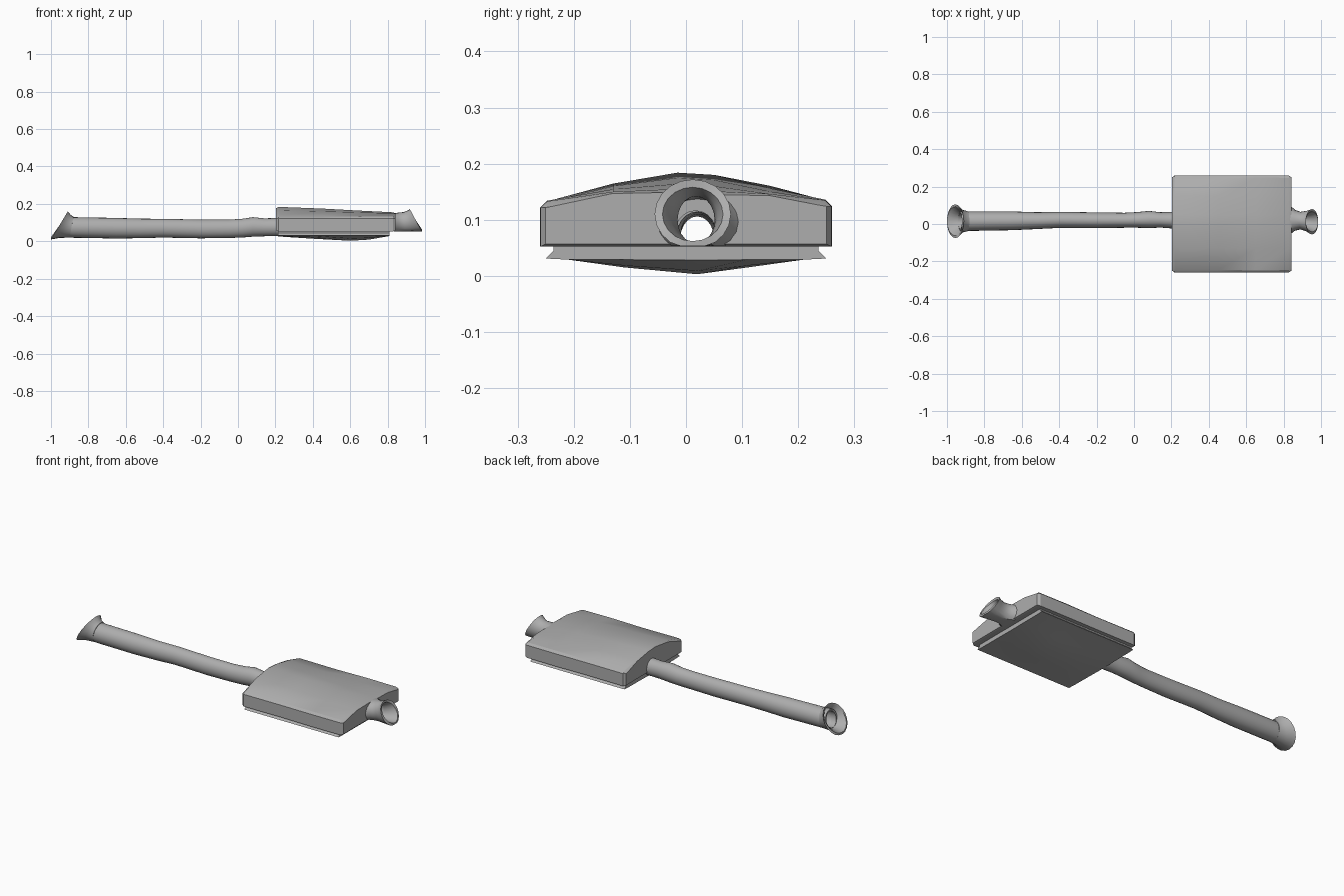
import bpy, bmesh, math

cube = bpy.data.objects.get("Cube")
if cube:
    bpy.data.objects.remove(cube, do_unlink=True)

steel = bpy.data.materials.new("Dull steel grey")
steel.use_nodes = True
grey = (0.42, 0.42, 0.42, 1)
steel.diffuse_color = grey
steel.node_tree.nodes["Principled BSDF"].inputs["Base Color"].default_value = grey


def loft(name, rings, caps=True, loop=False):
    """Skin a list of equal-sized vertex rings."""
    bm = bmesh.new()
    rows = [[bm.verts.new(p) for p in ring] for ring in rings]
    pairs = list(zip(rows, rows[1:]))
    if loop:
        pairs.append((rows[-1], rows[0]))
    n = len(rows[0])
    for a, b in pairs:
        for i in range(n):
            j = (i + 1) % n
            bm.faces.new((a[i], a[j], b[j], b[i]))
    if caps and not loop:
        bm.faces.new(rows[0])
        bm.faces.new(rows[-1])
    bmesh.ops.recalc_face_normals(bm, faces=bm.faces)
    mesh = bpy.data.meshes.new(name)
    bm.to_mesh(mesh)
    bm.free()
    obj = bpy.data.objects.new(name, mesh)
    bpy.context.collection.objects.link(obj)
    mesh.materials.append(steel)
    return obj


def smooth(obj, angle=40):
    bpy.ops.object.select_all(action='DESELECT')
    obj.select_set(True)
    bpy.context.view_layer.objects.active = obj
    bpy.ops.object.shade_smooth_by_angle(angle=math.radians(angle))


def oval(x, cy, cz, ry, rz, slant=0, floor=-1, n=20):
    """Oval ring across x; slant leans it, floor flattens its underside."""
    ring = []
    for i in range(n):
        a = 2 * math.pi * i / n
        ring.append((x + slant * math.sin(a), cy + ry * math.cos(a),
                     max(floor, cz + rz * math.sin(a))))
    return ring


def hollow(name, stations, wall, floor=-1):
    """Open pipe with an inner wall."""
    outer = [oval(*s, floor=floor) for s in stations]
    inner = [oval(x, cy, cz, ry - wall, rz - wall, sl, floor + 0.004)
             for x, cy, cz, ry, rz, sl in reversed(stations)]
    obj = loft(name, outer + inner, loop=True)
    smooth(obj)
    return obj


# Long, slightly uneven inlet pipe
hollow("inlet_pipe", [
    (-0.93, 0.015, 0.076, 0.052, 0.054, 0.01),
    (-0.88, 0.015, 0.074, 0.052, 0.055, 0),
    (-0.65, 0.017, 0.070, 0.050, 0.055, 0),
    (-0.52, 0.018, 0.069, 0.045, 0.052, 0),
    (-0.40, 0.022, 0.070, 0.043, 0.050, 0),
    (-0.20, 0.020, 0.066, 0.042, 0.050, 0),
    (-0.05, 0.020, 0.067, 0.040, 0.049, 0),
    (0.02, 0.022, 0.070, 0.042, 0.050, 0),
    (0.08, 0.024, 0.077, 0.046, 0.052, 0),
    (0.14, 0.022, 0.075, 0.041, 0.048, 0),
    (0.22, 0.020, 0.076, 0.045, 0.048, 0)], 0.010)

# Leaning flared collar at the inlet
hollow("inlet_collar", [
    (-0.89, 0.015, 0.076, 0.054, 0.056, 0.01),
    (-0.925, 0.015, 0.080, 0.062, 0.062, 0.03),
    (-0.955, 0.015, 0.085, 0.090, 0.075, 0.045)], 0.012)

# Muffler case with crowned top, tapering to the outlet end
def case_ring(x, peak, inset):
    e = 0.26 - inset
    z = 0.052 + inset * 0.5
    return [(x, -e, z), (x, -e, 0.122), (x, -e + 0.012, 0.134 - inset),
            (x, -0.13, (peak + 0.145) / 2), (x, -0.015, peak),
            (x, 0.05, peak - 0.004), (x, 0.15, (peak + 0.137) / 2),
            (x, e - 0.012, 0.136 - inset), (x, e, 0.124), (x, e, z)]


case = loft("muffler_case", [
    case_ring(0.204, 0.177, 0.010), case_ring(0.216, 0.184, 0.001),
    case_ring(0.45, 0.175, 0.002), case_ring(0.65, 0.164, 0.0),
    case_ring(0.828, 0.155, 0.001), case_ring(0.842, 0.149, 0.010)])

# Straight passage through the case
bore = loft("passage_cutter", [oval(x, 0.017, 0.078, 0.036, 0.038, floor=0.058)
                               for x in (0.15, 0.9)])
bore.hide_render = True
bore.hide_viewport = False
cut = case.modifiers.new("passage", 'BOOLEAN')
cut.operation = 'DIFFERENCE'
cut.object = bore
cut.solver = 'EXACT'
bpy.context.view_layer.update()
bpy.context.view_layer.objects.active = case
bpy.ops.object.modifier_apply(modifier=cut.name)
bpy.data.objects.remove(bore, do_unlink=True)
smooth(case, 30)

# Shallow pan below the case with a flared lip
def pan_ring(x, zb):
    mid = zb * 0.55 + 0.03 * 0.45
    half = [(0.236, 0.056), (0.236, 0.045), (0.25, 0.031), (0.21, 0.029), (0.11, mid)]
    left = [(x, -y, z) for y, z in half]
    right = [(x, y, z) for y, z in reversed(half)]
    return left + [(x, 0.02, zb)] + right


smooth(loft("muffler_pan", [
    pan_ring(0.215, 0.026), pan_ring(0.40, 0.014), pan_ring(0.60, 0.003),
    pan_ring(0.70, 0.009), pan_ring(0.81, 0.028)]), 30)

# Flat-bottomed outlet neck with a leaning flared mouth
hollow("outlet_neck", [
    (0.835, 0.022, 0.095, 0.078, 0.055, 0),
    (0.86, 0.020, 0.098, 0.056, 0.056, 0),
    (0.89, 0.018, 0.100, 0.047, 0.056, -0.005),
    (0.925, 0.015, 0.105, 0.056, 0.060, -0.018),
    (0.952, 0.012, 0.110, 0.068, 0.062, -0.033)], 0.014, floor=0.053)
